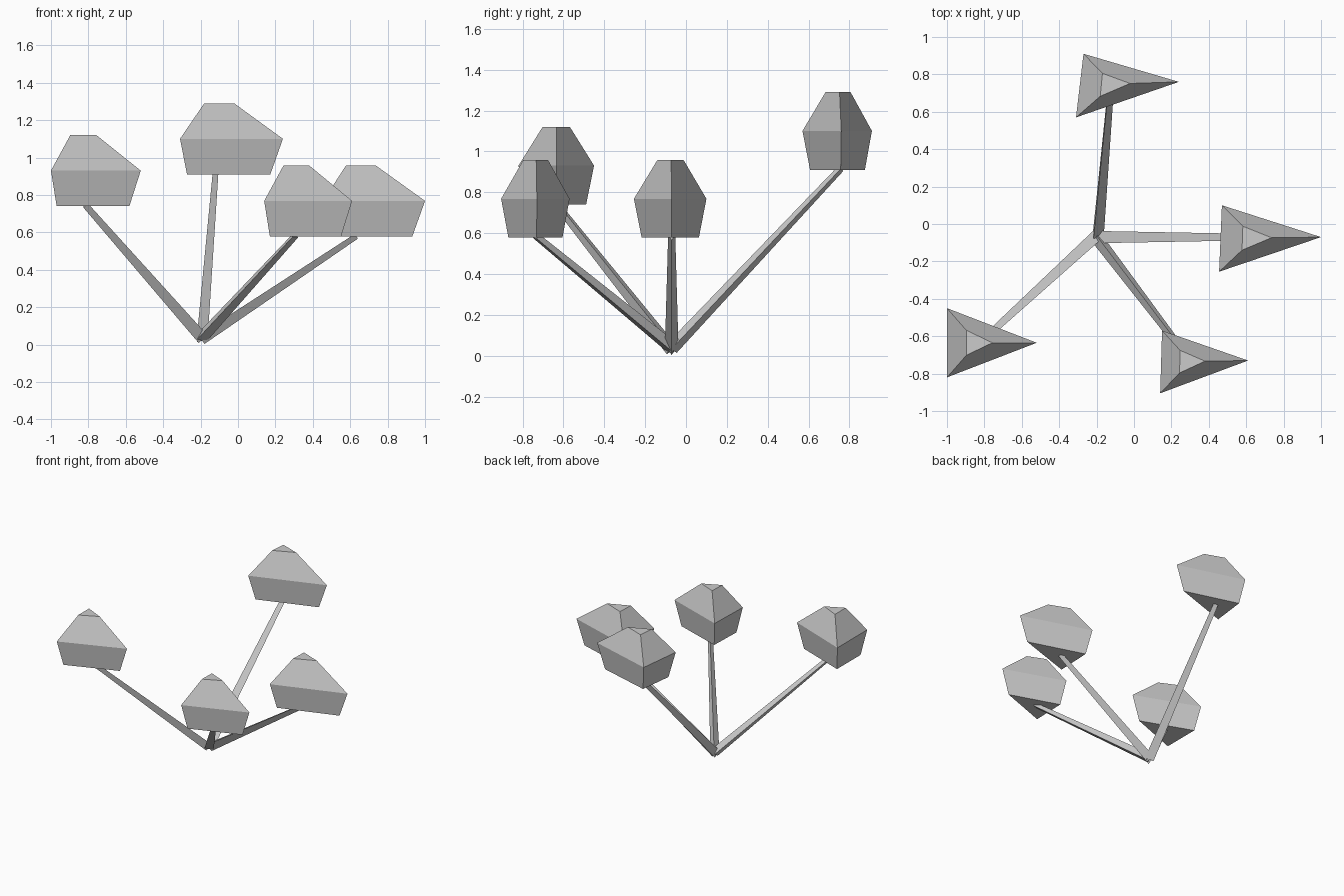
import bpy, bmesh, math
from mathutils import Vector

if "Cube" in bpy.data.objects:
    bpy.data.objects.remove(bpy.data.objects["Cube"])

BASE = Vector((-0.2, -0.07, 0.035))
HALF = 0.19  # half height of every crown

# tip centre, then the three corners of the widest crown ring
TREES = {
    "back":  ((-0.125, 0.757, 1.10), [(0.24, 0.76), (-0.27, 0.91), (-0.31, 0.57)]),
    "left":  ((-0.82, -0.635, 0.93), [(-0.52, -0.635), (-1.0, -0.45), (-1.0, -0.82)]),
    "front": ((0.305, -0.735, 0.768), [(0.61, -0.73), (0.15, -0.57), (0.14, -0.905)]),
    "right": ((0.63, -0.07, 0.768), [(1.0, -0.07), (0.47, 0.10), (0.455, -0.255)]),
}


def loft(name, rings):
    """Closed skin over a stack of equal-sided rings."""
    bm = bmesh.new()
    loops = [[bm.verts.new(p) for p in ring] for ring in rings]
    n = len(loops[0])
    for a, b in zip(loops, loops[1:]):
        for i in range(n):
            j = (i + 1) % n
            bm.faces.new((a[i], a[j], b[j], b[i]))
    bm.faces.new(loops[0][::-1])
    bm.faces.new(loops[-1])
    bmesh.ops.recalc_face_normals(bm, faces=bm.faces)
    mesh = bpy.data.meshes.new(name)
    bm.to_mesh(mesh)
    bm.free()
    obj = bpy.data.objects.new(name, mesh)
    bpy.context.collection.objects.link(obj)
    return obj


def branch(name, start, end, r0, r1):
    """Tapered three-sided branch."""
    q = Vector((0, 0, 1)).rotation_difference(end - start)
    corners = [Vector((math.cos(a), math.sin(a), 0))
               for a in (math.tau * i / 3 for i in range(3))]
    return loft(name, [[p + q @ (c * r) for c in corners]
                       for p, r in ((start, r0), (end, r1))])


def crown(name, z, corners):
    """Three-sided faceted crown: narrowed below, small flat top."""
    cx = sum(p[0] for p in corners) / 3
    cy = sum(p[1] for p in corners) / 3
    rings = []
    for dz, sx, sy, dx in ((-HALF, 0.81, 0.79, 0), (0, 1, 1, 0), (HALF, 0.29, 0.36, -0.01)):
        rings.append([(cx + dx + (x - cx) * sx, cy + (y - cy) * sy, z + dz)
                      for x, y in corners])
    return loft(name, rings)


for label, (centre, corners) in TREES.items():
    tip = Vector(centre) - Vector((0, 0, HALF - 0.005))
    branch(label + "_branch", BASE, tip, 0.038, 0.02)
    crown(label + "_crown", centre[2], corners)
